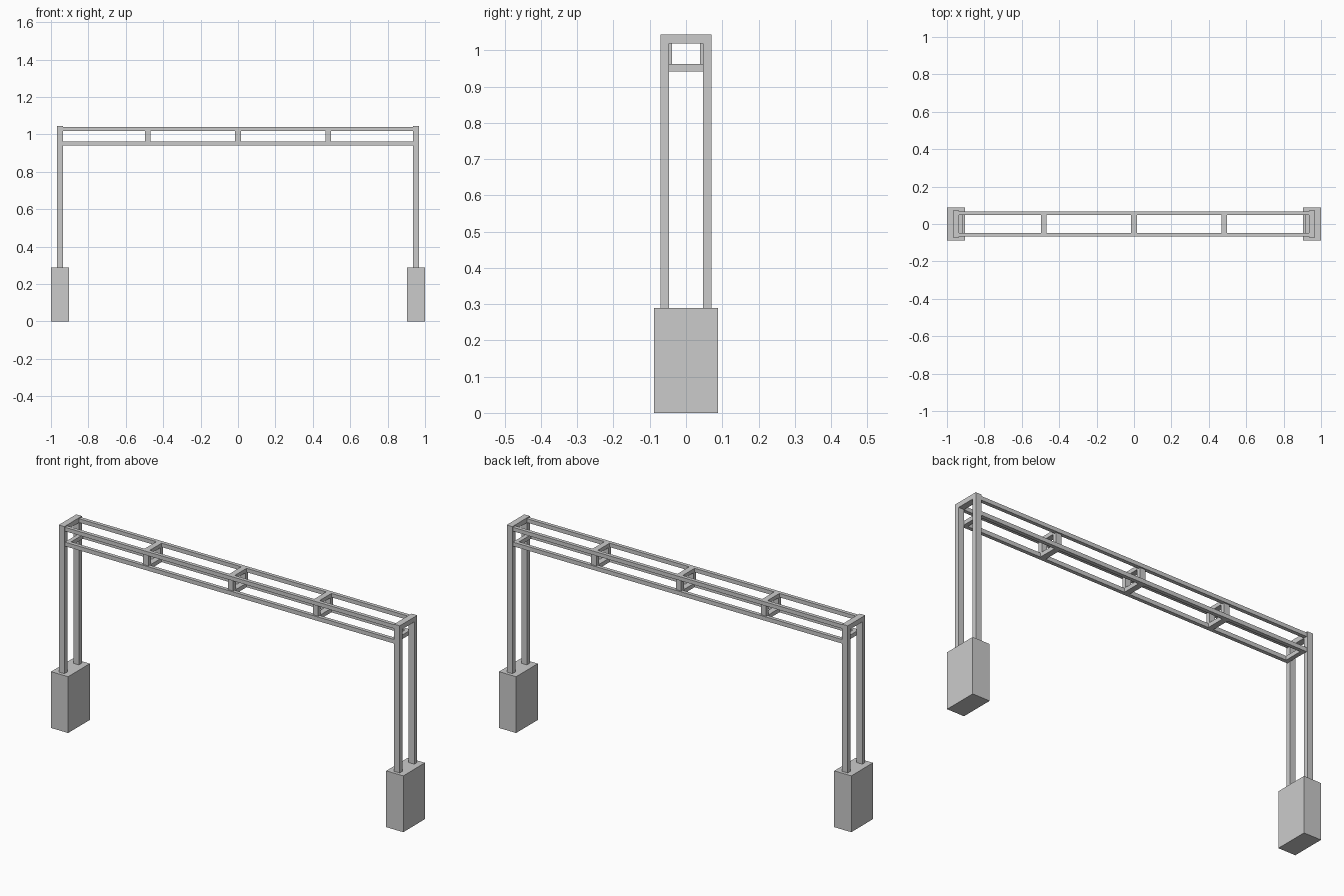
import bpy

if "Cube" in bpy.data.objects:
    bpy.data.objects.remove(bpy.data.objects["Cube"])


def box(name, x, y, z):
    """Axis-aligned box from (min, max) ranges."""
    bpy.ops.mesh.primitive_cube_add(
        size=1, location=[(a + b) / 2 for a, b in (x, y, z)])
    ob = bpy.context.object
    ob.name = name
    ob.scale = [abs(b - a) for a, b in (x, y, z)]
    bpy.ops.object.transform_apply(location=True, rotation=False, scale=True)
    return ob


def mirror(ob, x=False, y=False):
    mod = ob.modifiers.new("Mirror", 'MIRROR')
    mod.use_axis = (x, y, False)
    mod.use_clip = False
    mod.use_mirror_merge = False
    # transform was applied, so the mirror plane is the world origin
    return ob


POST_X = (0.936, 0.968)
LOW_Z = (0.942, 0.963)
TOP_Z = (1.019, 1.039)

# Concrete bases
mirror(box("base_block", (0.903, 1.0), (-0.088, 0.088), (0, 0.289)), x=True)

# Twin posts and the cap joining them at each end
mirror(box("post", POST_X, (0.047, 0.071), (0.289, 1.019)), x=True, y=True)
mirror(box("post_cap", POST_X, (-0.071, 0.071), (1.019, 1.044)), x=True)

# Long chords of the beam
for name, z in (("lower_chord", LOW_Z), ("upper_chord", TOP_Z)):
    mirror(box(name, (-0.936, 0.936), (0.048, 0.067), z), y=True)

# Lower tie at each end of the beam
mirror(box("end_tie", (0.914, 0.936), (-0.048, 0.048), LOW_Z), x=True)

# Square spacer frames inside the beam
for i, x in enumerate((-0.482, 0, 0.482)):
    span = (x - 0.015, x + 0.015)
    mirror(box(f"spacer_upright_{i}", span, (0.039, 0.06),
               (LOW_Z[1], TOP_Z[0])), y=True)
    box(f"spacer_lower_bar_{i}", span, (-0.048, 0.048), LOW_Z)
    box(f"spacer_upper_bar_{i}", span, (-0.048, 0.048), TOP_Z)
